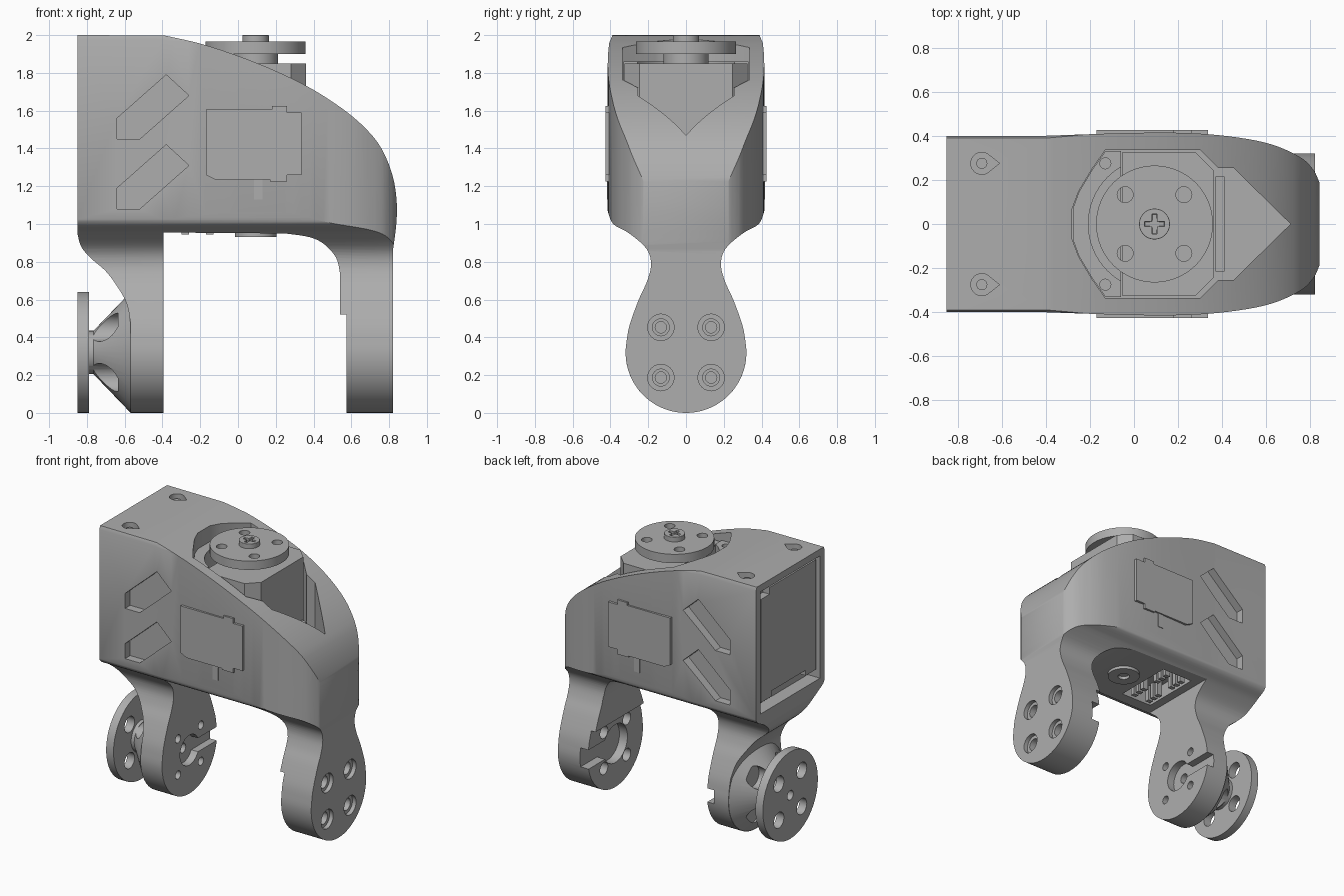
import bpy, bmesh, math
from mathutils import Vector

cube = bpy.data.objects.get("Cube")
if cube:
    bpy.data.objects.remove(cube)

grey = bpy.data.materials.new("plain_grey")
grey.use_nodes = True
COLOUR = (0.42, 0.42, 0.42, 1)
grey.diffuse_color = COLOUR
grey.node_tree.nodes["Principled BSDF"].inputs["Base Color"].default_value = COLOUR


def extrude(name, pts, axis, a, b):
    """Prism from a 2D outline, pushed along an axis from a to b."""
    put = {"x": lambda u, v, w: (w, u, v),
           "y": lambda u, v, w: (u, w, v),
           "z": lambda u, v, w: (u, v, w)}[axis]
    bm = bmesh.new()
    low = [bm.verts.new(put(u, v, a)) for u, v in pts]
    high = [bm.verts.new(put(u, v, b)) for u, v in pts]
    bm.faces.new(low)
    bm.faces.new(high)
    n = len(pts)
    for i in range(n):
        j = (i + 1) % n
        bm.faces.new((low[i], low[j], high[j], high[i]))
    return finish(name, bm)


def finish(name, bm):
    bmesh.ops.recalc_face_normals(bm, faces=bm.faces)
    mesh = bpy.data.meshes.new(name)
    bm.to_mesh(mesh)
    bm.free()
    mesh.materials.append(grey)
    obj = bpy.data.objects.new(name, mesh)
    bpy.context.collection.objects.link(obj)
    return obj


def circle(u, v, r, n=40, start=0, end=360):
    full = end - start == 360
    steps = n if full else n - 1
    return [(u + r * math.cos(math.radians(start + (end - start) * i / steps)),
             v + r * math.sin(math.radians(start + (end - start) * i / steps))) for i in range(n)]


def disc(name, axis, u, v, r, a, b, n=40):
    return extrude(name, circle(u, v, r, n), axis, a, b)


def box(name, x, y, z):
    return extrude(name, [(x[0], y[0]), (x[1], y[0]), (x[1], y[1]), (x[0], y[1])], "z", *z)


def smooth(pts, n=5):
    """Curve running through all the points."""
    p = [Vector(q) for q in [pts[0]] + pts + [pts[-1]]]
    out = []
    for i in range(1, len(p) - 2):
        for k in range(n):
            t = k / n
            out.append(0.5 * (2 * p[i] + (p[i + 1] - p[i - 1]) * t
                              + (2 * p[i - 1] - 5 * p[i] + 4 * p[i + 1] - p[i + 2]) * t ** 2
                              + (3 * p[i] - p[i - 1] - 3 * p[i + 1] + p[i + 2]) * t ** 3))
    return [tuple(q) for q in out] + [pts[-1]]


def mirrored(half):
    return half + [(-u, v) for u, v in reversed(half)]


def carve(target, *cutters, op="DIFFERENCE"):
    for c in cutters:
        mod = target.modifiers.new("carve", "BOOLEAN")
        mod.operation, mod.solver, mod.object = op, "EXACT", c
        bpy.context.view_layer.objects.active = target
        bpy.ops.object.modifier_apply(modifier=mod.name)
        bpy.data.objects.remove(c)


AXLE = 0.32                      # height of the lower joint
HORN = 0.093                     # position of the upper shaft
BOLTS = [(s * 0.133, AXLE + t * 0.133) for s in (-1, 1) for t in (-1, 1)]

# Bracket: side profile trimmed by the front outline and the plan outline
rear_leg = smooth([(-0.85, 0.95), (-0.83, 0.88), (-0.78, 0.82), (-0.7, 0.75),
                   (-0.64, 0.67), (-0.59, 0.58), (-0.57, 0.48)])
arch = smooth([(0.25, 0.95), (0.38, 0.93), (0.46, 0.89), (0.52, 0.82), (0.54, 0.74)])
nose = smooth([(0.82, 0.86), (0.838, 1.0), (0.84, 1.12), (0.82, 1.25), (0.77, 1.38), (0.7, 1.48),
               (0.58, 1.59), (0.4, 1.71), (0.2, 1.81), (0, 1.89), (-0.2, 1.955), (-0.39, 1.998)])
profile = rear_leg + [(-0.57, 0), (-0.395, 0), (-0.395, 0.955)] + arch + [
    (0.54, 0.52), (0.575, 0.52), (0.575, 0), (0.82, 0)] + nose + [(-0.85, 2.0)]
bracket = extrude("bracket", profile, "y", -0.5, 0.5)

neck = smooth([(0.317, 0.36), (0.3, 0.46), (0.25, 0.6), (0.205, 0.7), (0.185, 0.79),
               (0.21, 0.87), (0.3, 0.95), (0.385, 1.0), (0.415, 1.07)])
front_half = circle(0, AXLE, 0.32, 20, -88, 2) + neck + [
    (0.42, 1.3), (0.42, 1.85), (0.41, 1.95), (0.385, 2.01)]
carve(bracket, extrude("trim", mirrored(front_half), "x", -1, 1), op="INTERSECT")

plan = smooth([(-0.4, 0.4), (0.0, 0.413), (0.25, 0.412), (0.45, 0.395), (0.62, 0.362),
               (0.75, 0.305), (0.81, 0.25), (0.84, 0.19), (0.87, 0.1)])
for s in (-1, 1):
    side = [(-0.9, 0.4)] + plan + [(0.9, 0.6), (-0.9, 0.6)]
    carve(bracket, extrude("trim", [(x, s * y) for x, y in side], "z", 0.84, 2.1))

# Pocket for the motor, open at the top with a pointed front
pocket = [(0.71, 0), (0.45, 0.255), (0.38, 0.255), (0.3, 0.335), (-0.13, 0.335),
          (-0.19, 0.25), (-0.25, 0.15), (-0.28, 0.07)]
pocket = pocket + [(x, -y) for x, y in reversed(pocket[1:])]
carve(bracket, extrude("cut", pocket, "z", 1.15, 2.1))

# Slanted side slots, rear window and top screw recesses
slot = [(-0.64, 1.45), (-0.52, 1.45), (-0.26, 1.68), (-0.38, 1.79), (-0.64, 1.56)]
for s in (-1, 1):
    for drop in (0, 0.37):
        carve(bracket, extrude("cut", [(x, z - drop) for x, z in slot], "y", s * 0.34, s * 0.5))
    tear = circle(-0.69, s * 0.275, 0.05, 24, 45, 315) + [(-0.61, s * 0.275)]
    carve(bracket, extrude("cut", tear, "z", 1.95, 2.1))
    disc("top_screw", "z", -0.69, s * 0.275, 0.025, 1.94, 1.975, 20)
carve(bracket, box("cut", (-0.9, -0.75), (-0.345, 0.345), (1.05, 1.95)))
panel = box("rear_panel", (-0.835, -0.74), (-0.32, 0.32), (1.12, 1.93))
carve(panel, box("cut", (-0.9, -0.78), (0.22, 0.4), (1.88, 2.0)),
      box("cut", (-0.9, -0.78), (-0.2, 0.2), (1.0, 1.16)))

# Front leg: bolt holes, counterbores and inner hub recess with a side slot
for y, z in BOLTS:
    carve(bracket, disc("cut", "x", y, z, 0.045, 0.5, 0.9, 24),
          disc("cut", "x", y, z, 0.07, 0.79, 0.9, 24),
          disc("cut", "x", y, z, 0.03, -0.5, -0.3, 20))
carve(bracket, disc("cut", "x", 0, AXLE, 0.14, 0.5, 0.64),
      box("cut", (0.5, 0.64), (0, 0.4), (AXLE - 0.07, AXLE + 0.07)))

# Rear leg: inner hub recess, side slot and shaft hole
carve(bracket, disc("cut", "x", 0, AXLE, 0.11, -0.45, -0.3),
      box("cut", (-0.45, -0.3), (0, 0.4), (AXLE - 0.05, AXLE + 0.05)),
      disc("cut", "x", 0, AXLE, 0.035, -0.55, -0.3, 20))

# Socket in the belly with contact pins, and the lower bearing washer
carve(bracket, box("cut", (-0.33, -0.08), (-0.22, 0.22), (0.9, 1.06)))
for y in (-0.17, -0.12, -0.07, 0.07, 0.12, 0.17):
    for x in (-0.28, -0.15):
        box("contact_pin", (x - 0.02, x + 0.02), (y - 0.015, y + 0.015), (0.945, 1.08))
washer = disc("belly_washer", "z", HORN, 0, 0.11, 0.93, 0.97)
carve(washer, disc("cut", "z", HORN, 0, 0.04, 0.9, 0.96, 20))

# Rear joint: flanged disc and flared boss
flange = disc("rear_flange", "x", 0, AXLE, 0.32, -0.85, -0.79, 64)
bm = bmesh.new()
rings = []
for x, r in ((-0.8, 0.115), (-0.765, 0.115), (-0.57, 0.318), (-0.55, 0.318)):
    rings.append([bm.verts.new((x, y, z)) for y, z in circle(0, AXLE, r, 48)])
for a, b in zip(rings, rings[1:]):
    for i in range(48):
        j = (i + 1) % 48
        bm.faces.new((a[i], a[j], b[j], b[i]))
bm.faces.new(rings[0])
bm.faces.new(rings[-1])
boss = finish("rear_boss", bm)
for y, z in BOLTS:
    carve(flange, disc("cut", "x", y, z, 0.058, -0.9, -0.7, 24))
    carve(boss, disc("cut", "x", y, z, 0.075, -0.9, -0.635, 32))
carve(flange, disc("cut", "x", 0, AXLE, 0.035, -0.9, -0.8, 20))

# Motor case, ledge and front rib inside the pocket
case = [(-0.055, -0.325), (0.28, -0.325), (0.36, -0.245), (0.36, 0.245), (0.28, 0.325), (-0.055, 0.325)]
extrude("motor_case", case, "z", 1.14, 1.85)
ledge = [(-0.06, 0.33), (-0.13, 0.33), (-0.19, 0.245), (-0.25, 0.145), (-0.277, 0.07)]
ledge = extrude("mounting_ledge", ledge + [(x, -y) for x, y in reversed(ledge)], "z", 1.5, 1.86)
carve(ledge, disc("cut", "z", HORN, 0, 0.3, 1.6, 2.0, 64),
      *[disc("cut", "z", -0.13, s * 0.275, 0.025, 1.8, 2.0, 20) for s in (-1, 1)])
box("front_rib", (0.37, 0.41), (-0.215, 0.215), (1.14, 1.4))

# Output horn with bolt holes, hub and cross-head screw
disc("horn_hub", "z", HORN, 0, 0.12, 1.84, 1.91)
horn = disc("output_horn", "z", HORN, 0, 0.265, 1.9, 1.965, 64)
for y, z in BOLTS:
    carve(horn, disc("cut", "z", HORN + y, z - AXLE, 0.036, 1.85, 2.0, 24))
screw = disc("horn_screw", "z", HORN, 0, 0.07, 1.95, 2.0, 32)
bev = screw.modifiers.new("rounding", "BEVEL")
bev.width, bev.segments, bev.limit_method = 0.015, 3, "ANGLE"
for w, d in ((0.045, 0.011), (0.011, 0.045)):
    carve(screw, box("cut", (HORN - w, HORN + w), (-d, d), (1.98, 2.1)))

# Raised side plates with notched corners and a lower tab
plate = [(-0.17, 1.26), (-0.12, 1.235), (0.17, 1.235), (0.17, 1.225), (0.26, 1.225), (0.26, 1.26),
         (0.335, 1.26), (0.335, 1.59), (0.26, 1.59), (0.26, 1.625), (0.18, 1.625), (0.18, 1.605),
         (-0.17, 1.605)]
tab = [(0.085, 1.13), (0.13, 1.13), (0.13, 1.25), (0.085, 1.25)]
for name, s in (("right", -1), ("left", 1)):
    extrude(name + "_side_plate", plate, "y", s * 0.39, s * 0.427)
    extrude(name + "_side_tab", tab, "y", s * 0.39, s * 0.419)

# Smooth curved walls, keep hard edges
for obj in bpy.context.scene.objects:
    obj.select_set(obj.type == "MESH")
bpy.ops.object.shade_smooth_by_angle(angle=math.radians(28))
